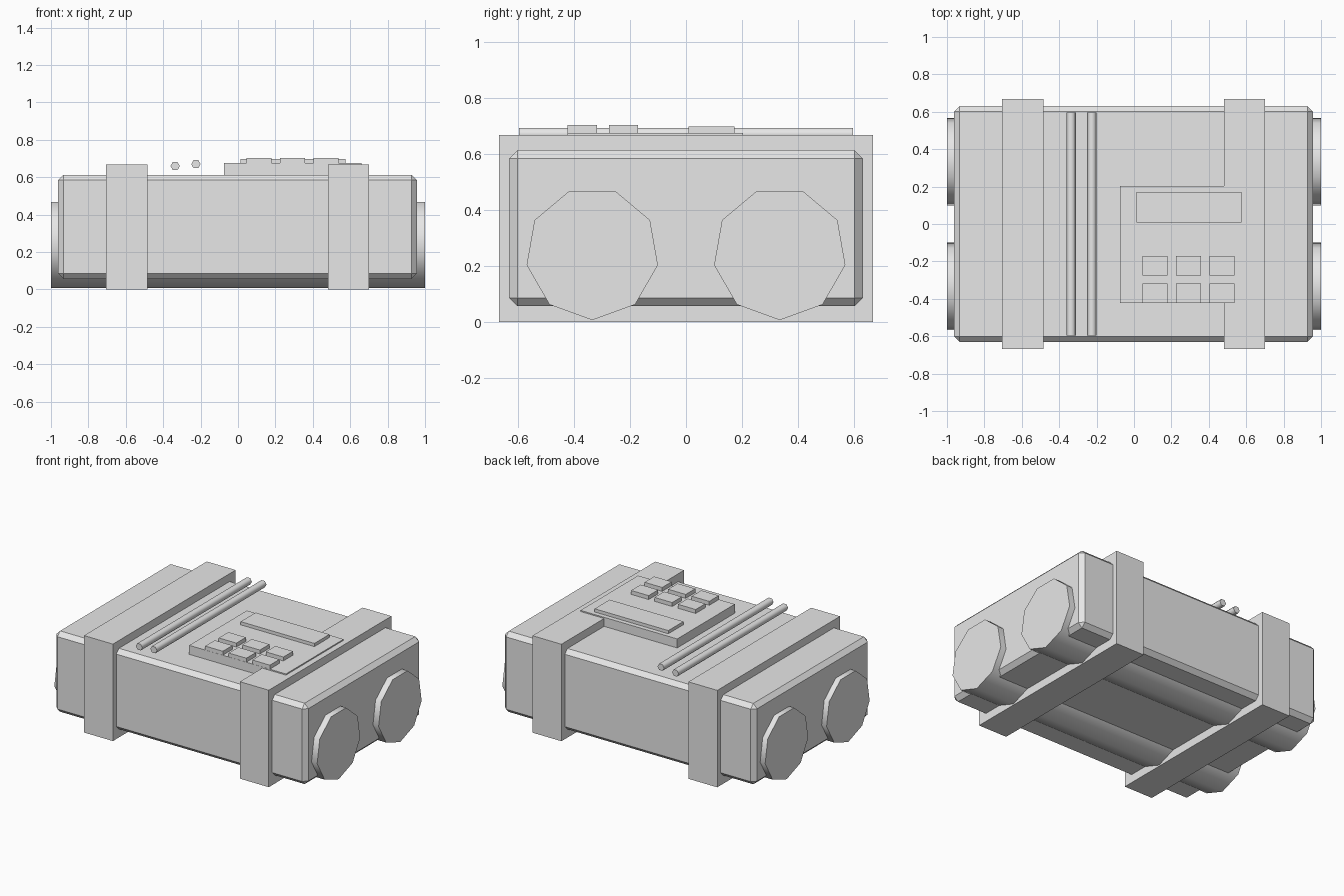
import bpy
import bmesh
from math import sin, cos, tau, radians
from mathutils import Vector

default = bpy.data.objects.get("Cube")
if default:
    bpy.data.objects.remove(default, do_unlink=True)

GREY = (0.8, 0.8, 0.8, 1.0)
mat = bpy.data.materials.new("light_grey")
mat.use_nodes = True
mat.diffuse_color = GREY
mat.node_tree.nodes["Principled BSDF"].inputs["Base Color"].default_value = GREY


def add_object(name, bm):
    bmesh.ops.recalc_face_normals(bm, faces=bm.faces)
    mesh = bpy.data.meshes.new(name)
    bm.to_mesh(mesh)
    bm.free()
    mesh.materials.append(mat)
    obj = bpy.data.objects.new(name, mesh)
    bpy.context.collection.objects.link(obj)
    return obj


def box(name, xs, ys, zs, bevel=0):
    """Box between pairs of limits, with an optional chamfer."""
    bm = bmesh.new()
    bmesh.ops.create_cube(bm, size=1)
    for v in bm.verts:
        v.co = Vector([lim[0] if c < 0 else lim[1] for c, lim in zip(v.co, (xs, ys, zs))])
    if bevel:
        bmesh.ops.bevel(bm, geom=bm.edges[:], offset=bevel, segments=1,
                        affect='EDGES', profile=0.5)
    return add_object(name, bm)


def rod(name, sides, radius, center, axis, half, start):
    """Smooth-sided prism along the x or y axis with flat ends."""
    bm = bmesh.new()
    cross = Vector((0, 1, 0)) if axis.x else Vector((1, 0, 0))
    up = Vector((0, 0, 1))
    ring = []
    for i in range(sides):
        a = start + tau * i / sides
        ring.append(bm.verts.new(center - axis * half + cross * radius * cos(a) + up * radius * sin(a)))
    cap = bm.faces.new(ring)
    result = bmesh.ops.extrude_face_region(bm, geom=[cap], use_keep_orig=True)
    moved = [g for g in result["geom"] if isinstance(g, bmesh.types.BMVert)]
    bmesh.ops.translate(bm, verts=moved, vec=axis * half * 2)
    obj = add_object(name, bm)
    bpy.ops.object.select_all(action='DESELECT')
    obj.select_set(True)
    bpy.context.view_layer.objects.active = obj
    bpy.ops.object.shade_smooth_by_angle(angle=radians(65))
    return obj


# Main case with chamfered edges
box("case_body", (-0.962, 0.957), (-0.63, 0.63), (0.057, 0.613), bevel=0.029)

# Two thick bands around the case
box("right_band", (-0.705, -0.485), (-0.667, 0.667), (0, 0.667))
box("left_band", (0.481, 0.701), (-0.667, 0.667), (0, 0.667))

# Nine-sided tubes running through the length of the case
for side, y in (("front", -0.334), ("back", 0.334)):
    rod(side + "_tube", 9, 0.2375, Vector((0, y, 0.245)), Vector((1, 0, 0)), 1.0, -tau / 4)

# Thin hexagonal rods above the lid
for side, x, z in (("right", -0.336, 0.66), ("left", -0.225, 0.67)):
    rod(side + "_rod", 6, 0.025, Vector((x, 0, z)), Vector((0, 1, 0)), 0.595, 0)

# Control panel with its screen and keys
box("control_panel", (-0.075, 0.661), (-0.423, 0.203), (0.6, 0.675))
box("panel_screen", (0.014, 0.575), (0.009, 0.172), (0.665, 0.697))
for row, y in enumerate((-0.37, -0.223)):
    for col in range(3):
        x = 0.113 + 0.179 * col
        box(f"key_{row + 1}_{col + 1}", (x - 0.067, x + 0.067), (y - 0.052, y + 0.052),
            (0.665, 0.702))
